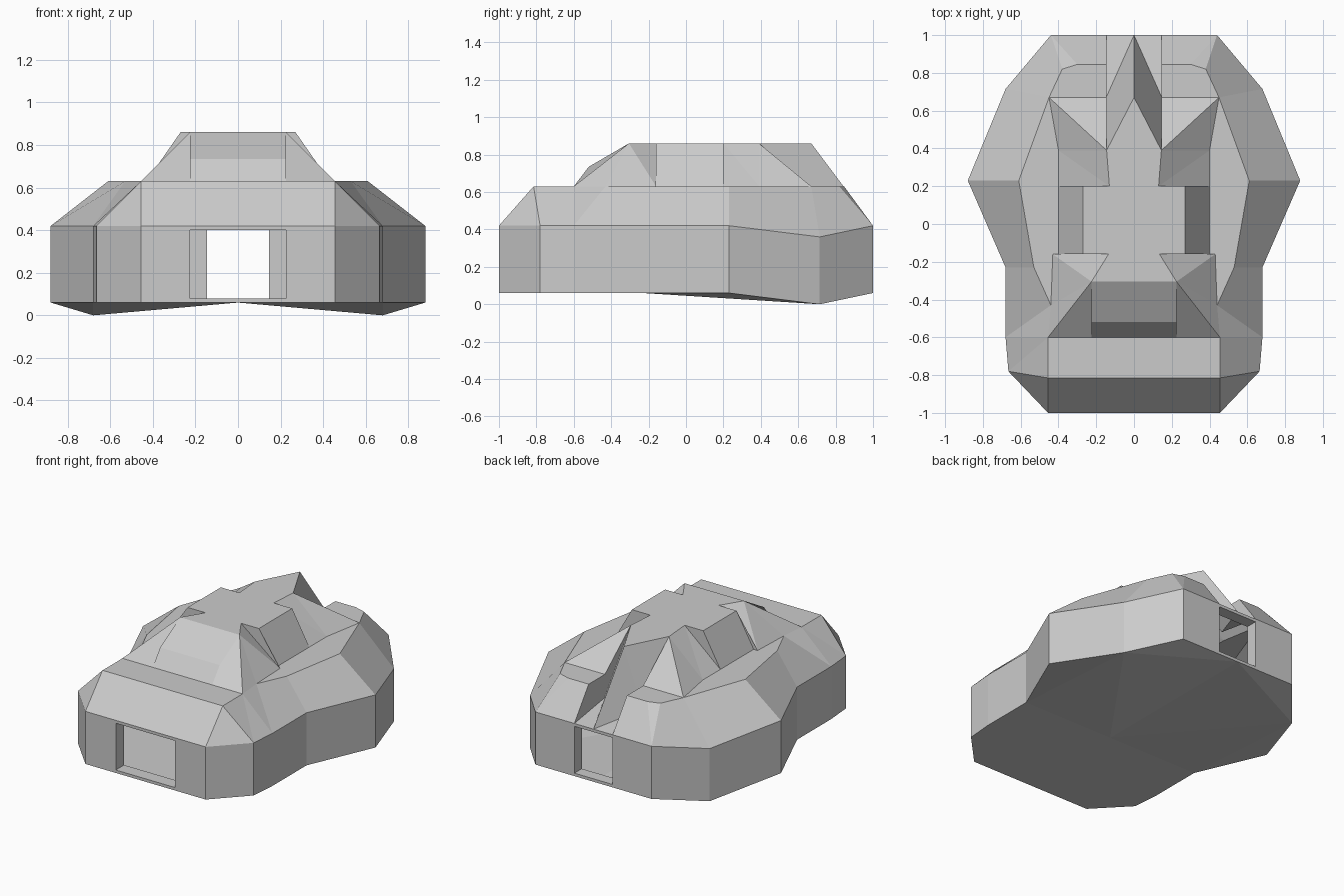
import bpy, bmesh
from mathutils import Vector

if "Cube" in bpy.data.objects:
    bpy.data.objects.remove(bpy.data.objects["Cube"])


def half_part(name, faces, ref=(0, 0, .3), inward=False):
    """Make a part from right-half faces, orient them away from ref, mirror over x."""
    bm = bmesh.new()
    cache = {}
    for pts in faces:
        verts = []
        for p in pts:
            key = tuple(round(c, 4) for c in p)
            if key not in cache:
                cache[key] = bm.verts.new(key)
            verts.append(cache[key])
        f = bm.faces.new(verts)
        f.normal_update()
        out = f.normal.dot(f.calc_center_median() - Vector(ref)) > 0
        if out == inward:
            f.normal_flip()
    bmesh.ops.triangulate(bm, faces=[f for f in bm.faces if len(f.verts) > 4])
    me = bpy.data.meshes.new(name)
    bm.to_mesh(me)
    bm.free()
    ob = bpy.data.objects.new(name, me)
    bpy.context.collection.objects.link(ob)
    m = ob.modifiers.new("mirror", 'MIRROR')
    m.use_clip = True
    return ob


def at(z, *xy):
    return [(x, y, z) for x, y in xy]


LOW, SILL, HEAD, RIM, DECK, ROOF = .06, .08, .40, .42, .63, .86

# outlines of the hull (right half, front to back)
plan = [(.455, -1), (.665, -.78), (.68, -.6), (.68, -.23), (.88, .23), (.68, .715), (.44, 1)]
base = at(LOW, *plan)
rim = at(RIM, *plan)
base[5] = (.68, .715, 0)
rim[5] = (.68, .715, .36)
deck = at(DECK, (.455, -.815), (.455, -.6), (.44, -.43), (.53, -.23),
          (.61, .23), (.45, .67), (.38, .82))

# hull side walls
half_part("hull_side_walls",
          [(base[i], base[i + 1], rim[i + 1], rim[i]) for i in range(6)])

# underside
tip = base[5]
fan = [base[4], base[3], (0, -.23, LOW), (0, 1, LOW), base[6]]
half_part("underside",
          [[(0, -1, LOW)] + base[:4] + [(0, -.23, LOW)]]
          + [(tip, a, b) for a, b in zip(fan, fan[1:])])


# end walls with framed openings
def end_wall(name, y, w, edge, depth):
    def rect(x0, x1, z0, z1):
        return [(x0, y, z0), (x1, y, z0), (x1, y, z1), (x0, y, z1)]
    half_part(name + "_wall", [
        [(w, y, LOW), (edge, y, LOW), (edge, y, RIM), (w, y, RIM), (w, y, HEAD), (w, y, SILL)],
        rect(0, w, LOW, SILL), rect(0, w, HEAD, RIM)])
    path = [(0, SILL), (w, SILL), (w, HEAD), (0, HEAD)]
    half_part(name + "_opening_frame",
              [[(a[0], y, a[1]), (b[0], y, b[1]), (b[0], y + depth, b[1]), (a[0], y + depth, a[1])]
               for a, b in zip(path, path[1:])],
              ref=(0, y + depth / 2, .24), inward=True)


end_wall("front", -1, .225, .455, .09)
end_wall("back", 1, .145, .44, -.08)

# sloping shoulders between wall rim and deck
slot_rim, slot_deck, back_deck = (.145, 1, RIM), (.145, .845, DECK), (.3, .845, DECK)
half_part("shoulders", [
    [(0, -1, RIM), rim[0], deck[0], (0, -.815, DECK)],
    [rim[0], rim[1], deck[0]], [deck[0], rim[1], deck[1]],
    [deck[1], rim[1], rim[2]], [deck[1], rim[2], deck[2]]]
    + [[deck[i], rim[i], rim[i + 1], deck[i + 1]] for i in range(2, 6)]
    + [[deck[6], rim[6], back_deck], [back_deck, rim[6], slot_rim, slot_deck]])

# flat decks
slot_in = (.145, .67, DECK)
foot = at(DECK, (.43, -.16), (.40, -.16), (.40, .2), (.40, .39))
half_part("decks", [
    [(0, -.815, DECK), deck[0], deck[1], (0, -.6, DECK)],
    [deck[2], deck[3], deck[4], deck[5], foot[3], foot[2], foot[1], foot[0]],
    [slot_in, deck[5], deck[6], back_deck, slot_deck]])

# roof plate
roof = at(ROOF, (0, -.305), (.225, -.305), (.135, -.16), (.27, -.16),
          (.27, .2), (.13, .2), (.145, .39), (0, .67))
half_part("roof", [roof])

# front windscreen and the cheeks beside it
sill, mid = (.225, -.6, DECK), (.225, -.52, .735)
half_part("windscreen", [
    [(0, -.6, DECK), sill, mid, (0, -.52, .735)],
    [(0, -.52, .735), mid, roof[1], roof[0]]])
half_part("front_cheek", [
    [roof[1], mid, sill, deck[1]], [roof[1], deck[1], deck[2]],
    [roof[1], deck[2], foot[0]], [roof[1], foot[0], roof[2]]])

# raised side block
half_part("side_block", [
    [roof[3], roof[4], foot[2], foot[1]],
    [roof[2], roof[3], foot[1], foot[0]],
    [roof[5], roof[4], foot[2]]])

# rear slope
half_part("rear_slope", [
    [roof[5], foot[2], foot[3]], [roof[5], foot[3], roof[6]],
    [roof[6], foot[3], deck[5]], [roof[6], deck[5], slot_in]])

# rear fin standing in its slot
fin_end, fin_foot = (0, 1, RIM), (.145, .675, .47)
half_part("rear_fin", [
    [roof[7], fin_end, fin_foot], [roof[7], fin_foot, roof[6]],
    [fin_end, slot_rim, fin_foot]])
half_part("slot_wall", [[roof[6], slot_in, slot_deck, slot_rim, fin_foot]], ref=(.4, .7, .5))
